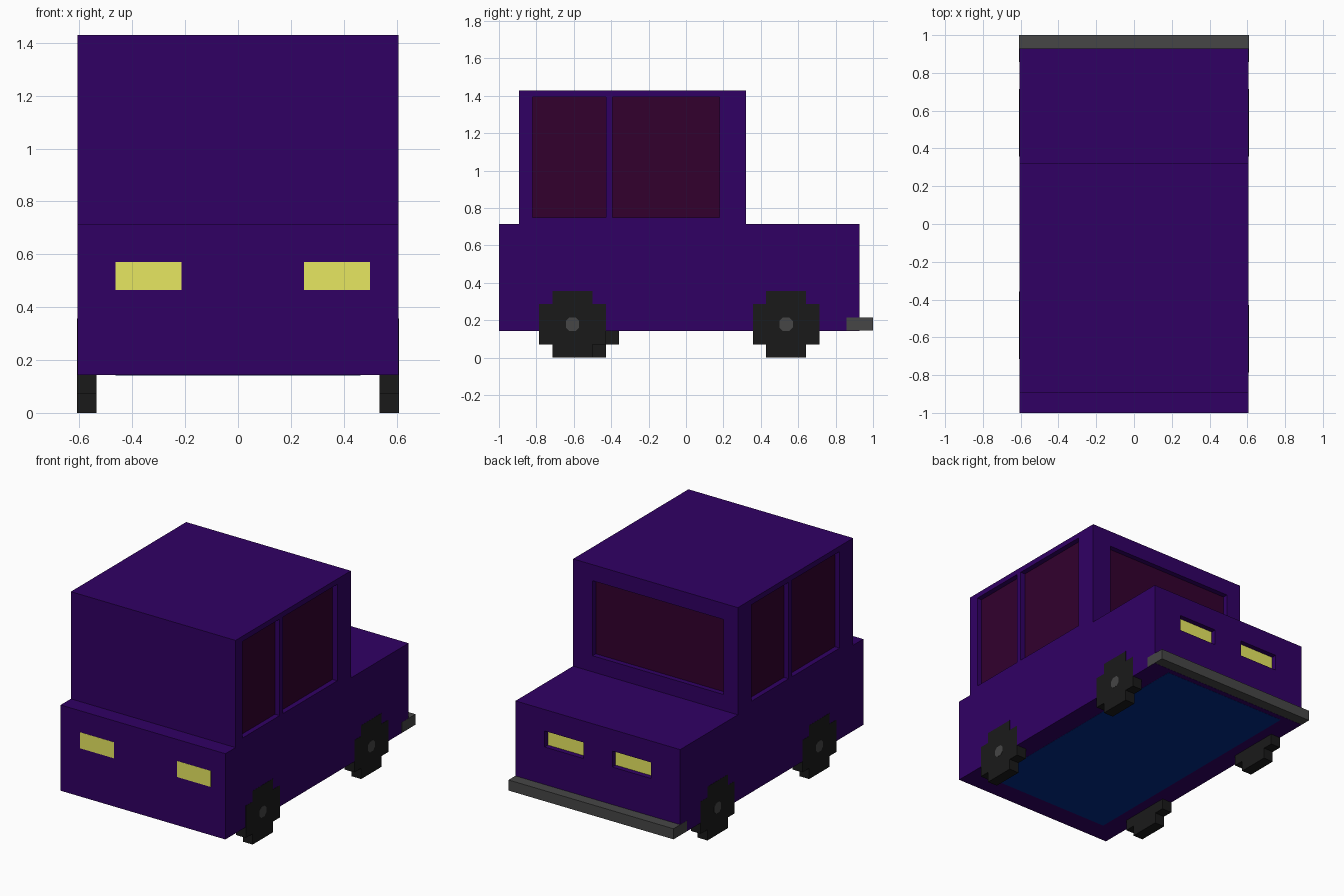
import bpy, bmesh
from mathutils import Vector

if "Cube" in bpy.data.objects:
    bpy.data.objects.remove(bpy.data.objects["Cube"])

U = 2 / 56          # one building-block unit; y counts from the front end
E = 0.03            # tiny offset (in units) that keeps flush parts visible


def material(name, rgb):
    m = bpy.data.materials.new(name)
    m.diffuse_color = (*rgb, 1)
    m.use_nodes = True
    m.node_tree.nodes["Principled BSDF"].inputs["Base Color"].default_value = m.diffuse_color
    return m


PURPLE = material("purple paint", (0.030, 0.0, 0.127))
GLASS = material("maroon glass", (0.032, 0.0, 0.027))
YELLOW = material("yellow light", (0.80, 0.80, 0.12))
RUBBER = material("black rubber", (0.010, 0.010, 0.010))
GREY = material("grey metal", (0.061, 0.061, 0.061))
BLUE = material("blue underbody", (0.0, 0.024, 0.25))


def finish(bm, name, mat):
    bmesh.ops.recalc_face_normals(bm, faces=bm.faces)
    me = bpy.data.meshes.new(name)
    bm.to_mesh(me)
    bm.free()
    me.materials.append(mat)
    ob = bpy.data.objects.new(name, me)
    bpy.context.collection.objects.link(ob)
    return ob


def prism(name, mat, x0, x1, profile):
    """Extrude a (y, z) profile from x0 to x1, all in units."""
    bm = bmesh.new()
    f = bm.faces.new([bm.verts.new((x0 * U, y * U - 1, z * U)) for y, z in profile])
    r = bmesh.ops.extrude_face_region(bm, geom=[f])
    vs = [v for v in r["geom"] if isinstance(v, bmesh.types.BMVert)]
    bmesh.ops.translate(bm, verts=vs, vec=Vector(((x1 - x0) * U, 0, 0)))
    return finish(bm, name, mat)


def box(name, mat, x, y, z):
    return prism(name, mat, *x, [(y[0], z[0]), (y[1], z[0]), (y[1], z[1]), (y[0], z[1])])


# Body: stepped side profile
body = prism("body", PURPLE, -17, 17,
             [(0, 4), (54, 4), (54, 20), (37, 20), (37, 40), (3, 40), (3, 20), (0, 20)])


def recess(name, mat, x, y, z, axis, side):
    """Cut a one-unit pocket into the body and lay a thin panel at its bottom.
    The range along the given axis is a single surface position."""
    r = [x, y, z]
    s = r[axis]
    inner = s - side
    r[axis] = sorted((inner, s + side * 2))
    cutter = box("cutter", PURPLE, *r)
    cutter.hide_render = True
    mod = body.modifiers.new("pocket", "BOOLEAN")
    mod.operation, mod.solver, mod.object = "DIFFERENCE", "EXACT", cutter
    bpy.context.view_layer.objects.active = body
    bpy.ops.object.modifier_apply(modifier=mod.name)
    bpy.data.objects.remove(cutter)
    r[axis] = sorted((inner - side * E, inner + side * E))
    box(name, mat, *r)


# Side windows, slightly different on each side
for side, spans in ((1, ((5, 16), (17, 33))), (-1, ((22, 33), (7, 21)))):
    for span in spans:
        recess("side_window", GLASS, side * 17, span, (21, 39), 0, side)

# Large window over the low deck, and the sunken lights below it
recess("end_window", GLASS, (-14, 13), 37, (23, 37), 1, 1)
for span in ((-11, -3), (3, 11)):
    recess("sunken_light", YELLOW, span, 54, (13, 16), 1, 1)

# Flush underbody panel
box("underbody", BLUE, (-13, 13), (4, 53), (4 - E, 4 + E))

# Flush front lights
for span in ((-13, -6), (7, 14)):
    box("front_light", YELLOW, span, (-E, E), (13, 16))

# Bumper
box("bumper", GREY, (-17 - E, 17 + E), (52, 56), (4 + E, 6))

# Wheels: blocky cross outline with an eight-sided hub
HALF = [(3, 5), (3, 3), (5, 3)]
OUTLINE = (HALF + [(a, -b) for a, b in reversed(HALF)]
           + [(-a, -b) for a, b in HALF] + [(-a, b) for a, b in reversed(HALF)])
HUB = [(1, .5), (.5, 1), (-.5, 1), (-1, .5), (-1, -.5), (-.5, -1), (.5, -1), (1, -.5)]
for side, cy, name in ((1, 11, "front"), (-1, 13, "front"), (1, 43, "rear"), (-1, 43, "rear")):
    prism(name + "_wheel", RUBBER, side * 15, side * (17 + E),
          [(cy + a, 5 + b) for a, b in OUTLINE])
    prism(name + "_hub", GREY, side * 17, side * (17 + 2 * E),
          [(cy + a, 5 + b) for a, b in HUB])
